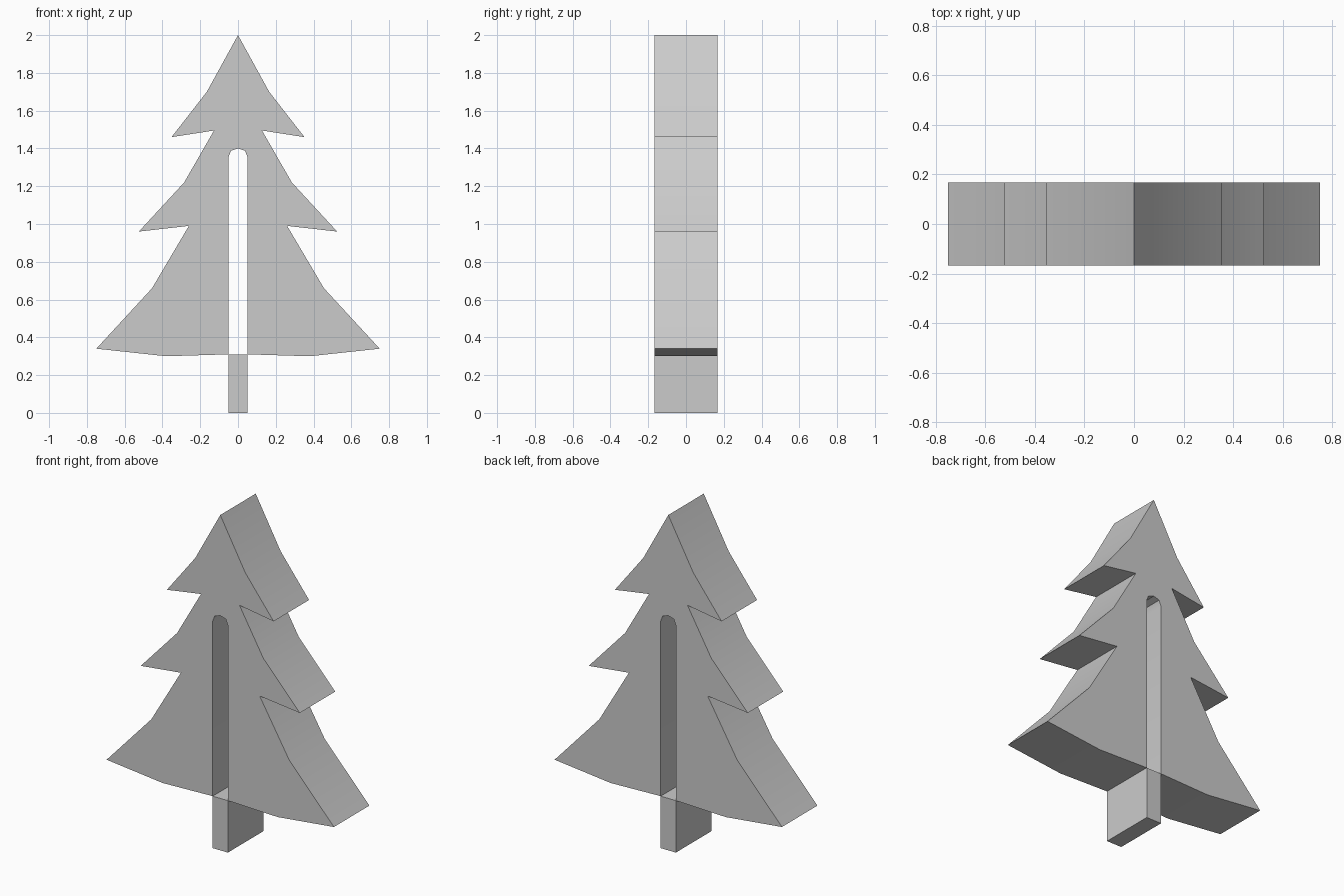
import bpy, bmesh, math

if "Cube" in bpy.data.objects:
    bpy.data.objects.remove(bpy.data.objects["Cube"])

HALF_DEPTH = 0.167


def extrude_profile(name, points):
    """Solid slab from an outline in the x-z plane, centred on y = 0."""
    bm = bmesh.new()
    face = bm.faces.new([bm.verts.new((x, -HALF_DEPTH, z)) for x, z in points])
    ext = bmesh.ops.extrude_face_region(bm, geom=[face], use_keep_orig=True)
    verts = [g for g in ext["geom"] if isinstance(g, bmesh.types.BMVert)]
    bmesh.ops.translate(bm, verts=verts, vec=(0, 2 * HALF_DEPTH, 0))
    bmesh.ops.recalc_face_normals(bm, faces=bm.faces)
    mesh = bpy.data.meshes.new(name)
    bm.to_mesh(mesh)
    bm.free()
    obj = bpy.data.objects.new(name, mesh)
    bpy.context.collection.objects.link(obj)
    bpy.ops.object.select_all(action='DESELECT')
    bpy.context.view_layer.objects.active = obj
    obj.select_set(True)
    bpy.ops.object.shade_smooth_by_angle(angle=math.radians(30))
    return obj


# Right half of the foliage: tiers from the tip down, then the hem
tiers = [(0.165, 1.70), (0.352, 1.46), (0.127, 1.495),
         (0.285, 1.22), (0.525, 0.96), (0.26, 0.99),
         (0.455, 0.66), (0.75, 0.34), (0.38, 0.30)]
# Round-topped slot left open at the bottom, from the hem upward
slot = [(0.05, 0.31), (0.05, 1.355), (0.037, 1.388)]

half = tiers + slot
mirrored = [(-x, z) for x, z in reversed(half)]
extrude_profile("foliage", [(0, 2.0)] + half + [(0, 1.40)] + mirrored)

# Trunk block below the slot
extrude_profile("trunk", [(-0.05, 0), (0.05, 0), (0.05, 0.31), (-0.05, 0.31)])
